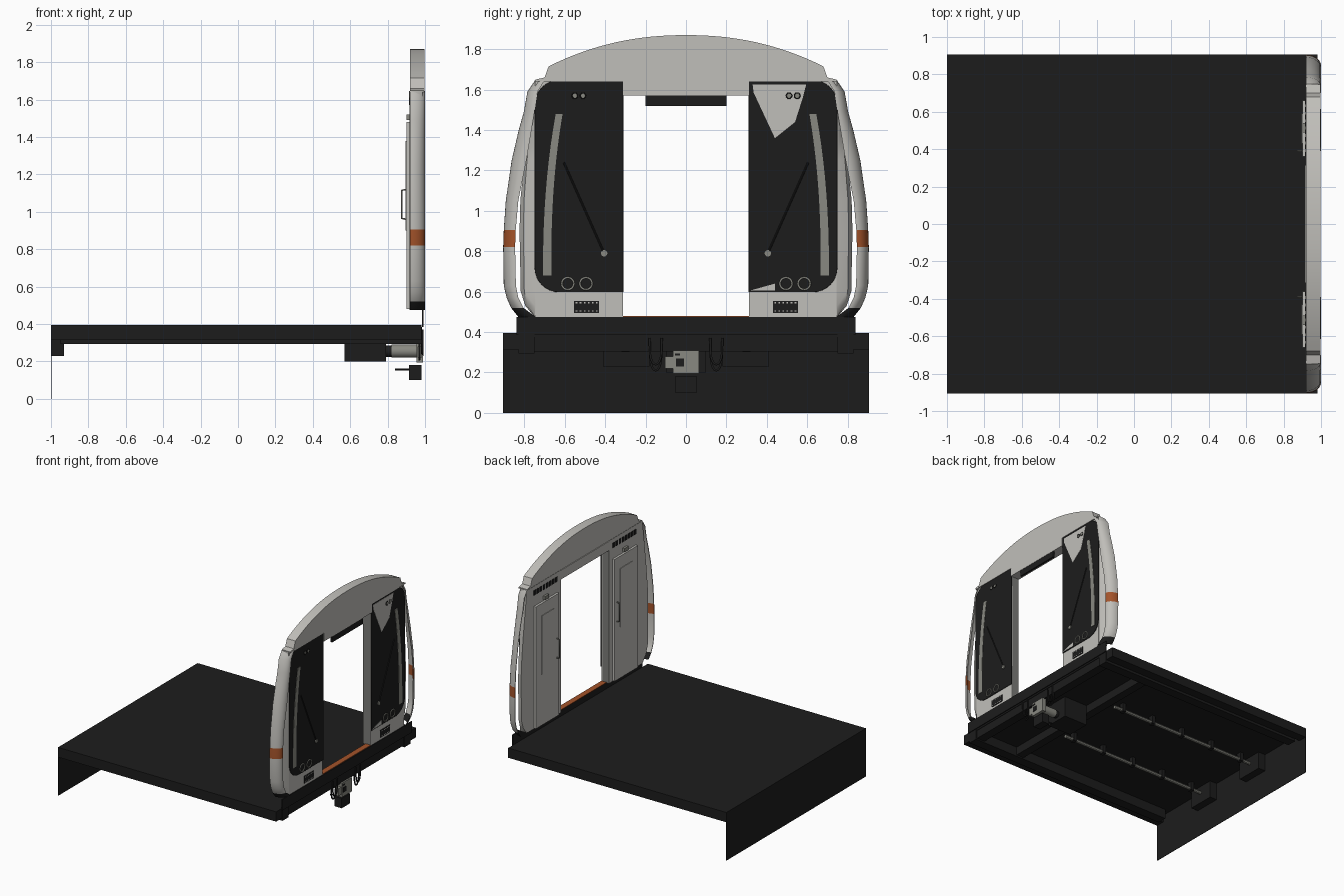
import bpy, bmesh, math
from mathutils import Vector

cube = bpy.data.objects.get("Cube")
if cube:
    bpy.data.objects.remove(cube)


def material(name, r, g, b):
    m = bpy.data.materials.new(name)
    m.use_nodes = True
    m.diffuse_color = (r, g, b, 1)
    m.node_tree.nodes["Principled BSDF"].inputs["Base Color"].default_value = (r, g, b, 1)
    return m


PAINT = material("pale paint", 0.53, 0.52, 0.49)
BLACK = material("black", 0.012, 0.012, 0.012)
ORANGE = material("orange", 0.37, 0.087, 0.023)
GREY = material("jamb grey", 0.2, 0.2, 0.19)
METAL = material("metal grey", 0.25, 0.25, 0.22)


def finish(name, bm, mats, smooth=False):
    bmesh.ops.recalc_face_normals(bm, faces=bm.faces)
    mesh = bpy.data.meshes.new(name)
    bm.to_mesh(mesh)
    bm.free()
    for m in mats:
        mesh.materials.append(m)
    ob = bpy.data.objects.new(name, mesh)
    bpy.context.collection.objects.link(ob)
    if smooth:
        bpy.ops.object.select_all(action='DESELECT')
        ob.select_set(True)
        bpy.context.view_layer.objects.active = ob
        bpy.ops.object.shade_smooth_by_angle(angle=math.radians(35))


def loft(name, sections, mats, rule, smooth=True):
    """Skin closed sections of points; rule picks the material from the height."""
    bm = bmesh.new()
    rings = [[bm.verts.new(p) for p in s] for s in sections]
    for a, b in zip(rings, rings[1:]):
        for k in range(len(a)):
            j = (k + 1) % len(a)
            f = bm.faces.new((a[k], a[j], b[j], b[k]))
            f.material_index = rule((a[0].co.z + b[0].co.z) / 2)
    for ring in (rings[0], rings[-1]):
        bm.faces.new(ring).material_index = rule(ring[0].co.z)
    finish(name, bm, mats, smooth)


def prism(name, pts, x0, x1, mats, smooth=False):
    """Extrude a (y, z) outline along x; a second material goes on the rear."""
    bm = bmesh.new()
    a = [bm.verts.new((x0, y, z)) for y, z in pts]
    b = [bm.verts.new((x1, y, z)) for y, z in pts]
    rear = bm.faces.new(a)
    bm.faces.new(b)
    for i in range(len(pts)):
        j = (i + 1) % len(pts)
        bm.faces.new((a[i], a[j], b[j], b[i]))
    rear.material_index = len(mats) - 1
    finish(name, bm, mats, smooth)


def box(name, x, y, z, *mats):
    prism(name, [(y[0], z[0]), (y[1], z[0]), (y[1], z[1]), (y[0], z[1])], x[0], x[1], mats)


def rod(name, p, q, r, mat, sides=16):
    p, q = Vector(p), Vector(q)
    bm = bmesh.new()
    bmesh.ops.create_cone(bm, cap_ends=True, segments=sides, radius1=r, radius2=r, depth=(q - p).length)
    turn = (q - p).to_track_quat('Z', 'Y').to_matrix().to_4x4()
    turn.translation = (p + q) / 2
    bm.transform(turn)
    finish(name, bm, [mat], True)


def wire(name, pts, r, mat, closed=False):
    curve = bpy.data.curves.new(name, 'CURVE')
    curve.dimensions = '3D'
    curve.bevel_depth = r
    curve.bevel_resolution = 1
    sp = curve.splines.new('POLY')
    sp.points.add(len(pts) - 1)
    for pt, co in zip(sp.points, pts):
        pt.co = (*co, 1)
    sp.use_cyclic_u = closed
    curve.materials.append(mat)
    bpy.context.collection.objects.link(bpy.data.objects.new(name, curve))


def circle(x, y, z, r, n=20):
    return [(x, y + r * math.cos(t * math.tau / n), z + r * math.sin(t * math.tau / n)) for t in range(n)]


def pair(s, a, b):
    return (min(s * a, s * b), max(s * a, s * b))


# Floor, rear bulkhead and front beams
box("floor", (-1, 0.98), (-0.905, 0.905), (0.375, 0.395), BLACK)
box("rear_bulkhead", (-1, -0.996), (-0.905, 0.905), (0, 0.39), BLACK)
box("headstock", (0.9, 0.975), (-0.75, 0.75), (0.305, 0.38), BLACK)
box("front_skirt", (0.984, 0.992), (-0.84, 0.84), (0.385, 0.475), BLACK)
box("cross_beam", (0.5, 0.57), (-0.75, 0.75), (0.305, 0.38), BLACK)
box("coupler_pocket", (0.57, 0.79), (-0.1, 0.1), (0.2, 0.38), BLACK)
box("threshold", (0.94, 0.986), (-0.312, 0.312), (0.474, 0.48), ORANGE)
box("door_header", (0.98, 0.995), (-0.2, 0.2), (1.52, 1.575), BLACK)
box("inner_lintel", (0.914, 0.925), (-0.312, 0.312), (1.57, 1.645), PAINT)

# Roof arch over the doorway
arc = [(y, 1.87 - 0.358 * abs(y) ** 2.18) for y in [0.68 * (1 - k / 16) for k in range(33)]]
roof = ([(-0.312, 1.57), (0.312, 1.57), (0.312, 1.64), (0.745, 1.64), (0.745, 1.65), (0.70, 1.66)]
        + arc + [(-0.70, 1.66), (-0.745, 1.65), (-0.745, 1.64), (-0.312, 1.64)])
prism("roof_arch", roof, 0.92, 0.997, [PAINT], True)

# Height, outer edge and inner edge of the corner shell
PILLAR = [(0.475, 0.83, 0.745), (0.52, 0.866, 0.805), (0.57, 0.888, 0.83), (0.63, 0.902, 0.842),
          (0.82, 0.905, 0.846), (0.905, 0.902, 0.843), (1.05, 0.892, 0.83), (1.25, 0.863, 0.79),
          (1.4, 0.828, 0.765), (1.49, 0.803, 0.75), (1.59, 0.785, 0.735), (1.645, 0.748, 0.70)]
# Height and outer edge of the mask flank
FLANK = [(0.475, 0.75), (0.53, 0.795), (0.6, 0.818), (0.9, 0.824), (1.05, 0.82),
         (1.25, 0.80), (1.45, 0.775), (1.645, 0.749)]


def shell_section(s, z, o, i, n=8):
    arcs = []
    for depth, skin in ((0.08, 0), (0.074, 0.006)):
        angles = [k * math.pi / 2 / n for k in range(n + 1)]
        arcs.append([(0.92 + depth * math.sin(t), s * (i + (o - i - skin) * math.cos(t)), z) for t in angles])
    return arcs[0] + arcs[1][::-1]


def rounded_window(y0, y1, z0, z1, r):
    pts = [(y0, z1), (y0, z0)]
    for cz, start in ((z0 + r, -90), (z1 - r, 0)):
        for k in range(9):
            t = math.radians(start + k * 90 / 8)
            pts.append((y1 - r + r * math.cos(t), cz + r * math.sin(t)))
    return pts


for s, side in ((1, "left"), (-1, "right")):
    loft("corner_shell_" + side, [shell_section(s, *row) for row in PILLAR], [PAINT, BLACK, ORANGE],
         lambda z: 1 if z < 0.52 else 2 if 0.82 < z < 0.905 else 0)
    # Outer mask with swept-back flank, grey jamb and painted inside
    loft("mask_flank_" + side, [[(0.986, s * 0.74, z), (0.984, s * 0.748, z),
                                 (0.96, s * (0.25 * 0.748 + 0.75 * e), z), (0.92, s * e, z), (0.92, s * 0.74, z)]
                                for z, e in FLANK], [PAINT], lambda z: 0)
    box("front_panel_" + side, (0.978, 0.986), pair(s, 0.312, 0.745), (0.475, 1.645), PAINT)
    box("inner_wall_" + side, (0.918, 0.978), pair(s, 0.312, 0.742), (0.475, 1.645), GREY, PAINT)
    rim = rounded_window(0.312, 0.747, 0.6, 1.645, 0.12)
    prism("window_" + side, [(s * y, z) for y, z in rim], 0.986, 0.993, [BLACK])
    wire("window_seal", [(0.99, s * y, z) for y, z in rim], 0.003, BLACK, True)

    # Curved light strip, wiper and lamps
    edge = [(0.708 - 0.063 * (k / 10) ** 2.3, 0.68 + 0.08 * k) for k in range(11)]
    strip = edge + [(y - 0.042 + 0.01 * (z - 0.68), z) for y, z in reversed(edge)]
    prism("light_strip", [(s * y, z) for y, z in strip], 0.993, 0.996, [METAL])
    rod("wiper", (0.995, s * 0.605, 1.24), (0.995, s * 0.405, 0.79), 0.005, BLACK, 8)
    rod("wiper_hub", (0.99, s * 0.405, 0.79), (1, s * 0.405, 0.79), 0.016, METAL)
    for y in (0.585, 0.495):
        wire("lamp_ring", circle(0.994, s * y, 0.64, 0.03), 0.005, METAL, True)
    for y in (0.55, 0.51):
        rod("marker_lamp", (0.99, s * y, 1.57), (0.997, s * y, 1.57), 0.011, METAL)
        wire("marker_rim", circle(0.995, s * y, 1.57, 0.014), 0.003, BLACK, True)
    box("grille", (0.986, 0.99), pair(s, 0.43, 0.555), (0.495, 0.555), BLACK)
    for k in range(6):
        for z in (0.501, 0.542):
            box("grille_tick", (0.99, 0.992), pair(s, 0.438 + k * 0.02, 0.446 + k * 0.02), (z, z + 0.007), PAINT)

    # Cabinet door, handle and vents on the inside
    box("cabinet_door", (0.9, 0.918), pair(s, 0.36, 0.66), (0.48, 1.48), PAINT)
    box("cabinet_inset", (0.896, 0.9), pair(s, 0.43, 0.59), (0.9, 1.38), PAINT)
    y = s * 0.39
    wire("door_handle", [(0.9, y, 0.96), (0.876, y, 0.965), (0.876, y, 1.115), (0.9, y, 1.12)], 0.005, METAL)
    box("latch", (0.9, 0.918), pair(s, 0.49, 0.54), (1.49, 1.52), METAL)
    for k in range(8):
        box("vent", (0.914, 0.92), pair(s, 0.36 + k * 0.04, 0.385 + k * 0.04), (1.57, 1.61), BLACK)

    # Underframe
    box("floor_edge", (-1, 0.98), pair(s, 0.83, 0.905), (0.315, 0.375), BLACK)
    box("side_sill", (-0.95, 0.985), pair(s, 0.75, 0.83), (0.294, 0.385), BLACK)
    box("rear_block", (-1, -0.93), pair(s, 0.18, 0.41), (0.23, 0.38), BLACK)
    rod("conduit", (-0.93, s * 0.3, 0.32), (0.45, s * 0.3, 0.32), 0.014, METAL, 8)
    for k in range(5):
        box("conduit_clip", (-0.85 + k * 0.3, -0.82 + k * 0.3), pair(s, 0.28, 0.32), (0.302, 0.38), BLACK)
    for x, drop in ((0.97, 0.16), (0.985, 0.13)):
        hose = [(x, s * (0.15 - 0.03 * math.cos(t * math.pi / 10)),
                 0.37 - drop * math.sin(t * math.pi / 10) ** 0.5) for t in range(11)]
        wire("air_hose", hose, 0.006, BLACK)

# Bare patches on the left window
prism("upper_patch", [(0.335, 1.585), (0.33, 1.625), (0.595, 1.625), (0.578, 1.56), (0.54, 1.44), (0.44, 1.36)],
      0.993, 0.995, [PAINT])
prism("lower_patch", [(0.315, 0.605), (0.44, 0.605), (0.44, 0.64)], 0.993, 0.995, [PAINT])

# Coupler
rod("coupler_collar", (0.79, 0, 0.255), (0.825, 0, 0.255), 0.03, BLACK)
rod("coupler_shank", (0.82, 0, 0.255), (0.96, 0, 0.255), 0.035, METAL)
box("coupler_head", (0.955, 0.988), (-0.065, 0.065), (0.195, 0.31), METAL)
box("coupler_knob", (0.96, 0.985), (-0.105, -0.065), (0.22, 0.28), METAL)
box("coupler_socket", (0.988, 0.992), (-0.05, -0.01), (0.23, 0.27), BLACK)
box("coupler_slot", (0.988, 0.992), (-0.055, -0.03), (0.285, 0.295), BLACK)
box("electric_box", (0.915, 0.98), (-0.055, 0.055), (0.1, 0.18), BLACK)
rod("box_rod", (0.84, 0, 0.157), (0.92, 0, 0.157), 0.006, BLACK, 8)
